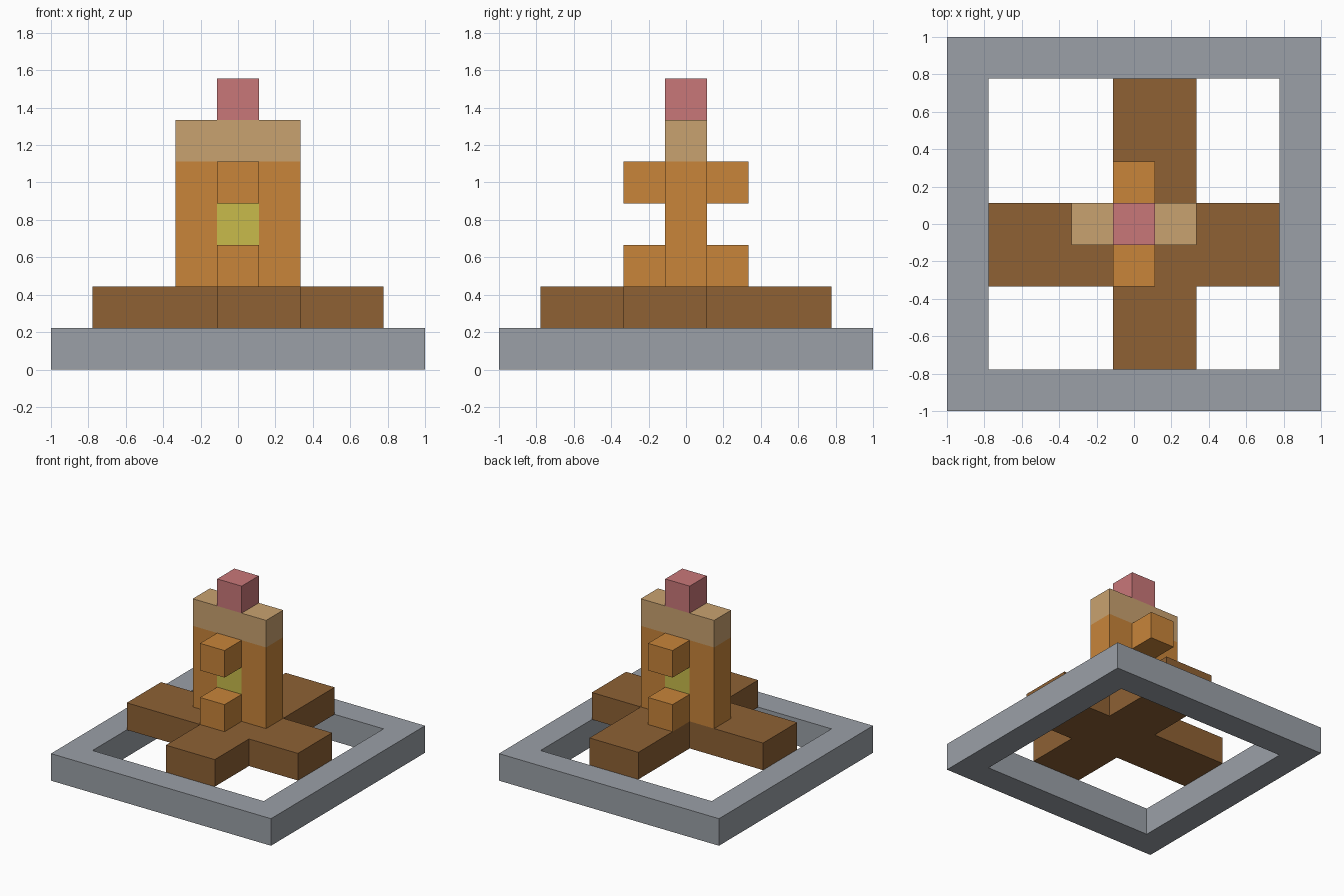
import bpy, bmesh
from mathutils import Vector

UNIT = 2 / 9  # edge length of one block

if "Cube" in bpy.data.objects:
    bpy.data.objects.remove(bpy.data.objects["Cube"], do_unlink=True)


def material(name, rgb):
    """Flat material from a display colour in 0-255."""
    linear = [((c / 255 + 0.055) / 1.055) ** 2.4 for c in rgb] + [1]
    mat = bpy.data.materials.new(name)
    mat.use_nodes = True
    mat.diffuse_color = linear
    mat.node_tree.nodes["Principled BSDF"].inputs["Base Color"].default_value = linear
    return mat


def box(xs, ys, zs):
    """Grid cells within inclusive ranges."""
    return {(x, y, z) for x in range(xs[0], xs[1] + 1)
            for y in range(ys[0], ys[1] + 1)
            for z in range(zs[0], zs[1] + 1)}


def blocks(name, cells, mats, pick=lambda cell: 0):
    """Closed shell around a set of cells, coloured per cell by a rule."""
    bm = bmesh.new()
    corners = {}

    def vert(p):
        key = tuple(round(2 * c) for c in p)
        if key not in corners:
            corners[key] = bm.verts.new(p * UNIT)
        return corners[key]

    for cell in sorted(cells):
        centre = Vector(cell) + Vector((0, 0, 0.5))
        for axis in range(3):
            for sign in (-1, 1):
                n = Vector((0, 0, 0))
                n[axis] = sign
                if tuple(int(a + b) for a, b in zip(cell, n)) in cells:
                    continue
                u = Vector((0, 0, 0))
                u[(axis + 1) % 3] = 1
                v = n.cross(u)
                face = bm.faces.new([vert(centre + (n + a * u + b * v) / 2)
                                     for a, b in ((-1, -1), (1, -1), (1, 1), (-1, 1))])
                face.material_index = pick(cell)
    mesh = bpy.data.meshes.new(name)
    bm.to_mesh(mesh)
    bm.free()
    for mat in mats:
        mesh.materials.append(mat)
    obj = bpy.data.objects.new(name, mesh)
    bpy.context.collection.objects.link(obj)
    return obj


grey = material("stone grey", (155, 160, 167))
brown = material("dark wood", (142, 97, 52))
orange = material("orange wood", (200, 133, 58))
tan = material("pale wood", (201, 162, 112))
yellow = material("yellow", (200, 187, 75))
pink = material("pink", (201, 119, 121))

# Square ground frame, open in the middle
blocks("ground_frame", box((-4, 4), (-4, 4), (0, 0)) - box((-3, 3), (-3, 3), (0, 0)), [grey])

# Offset cross of two wide beams
blocks("cross_base", box((0, 1), (-3, 3), (1, 1)) | box((-3, 3), (-1, 0), (1, 1)), [brown])


# Upright wall with a pale top course and a yellow centre block
def wall_colour(cell):
    if cell[2] == 5:
        return 1
    return 2 if cell == (0, 0, 3) else 0


blocks("tower_wall", box((-1, 1), (0, 0), (2, 5)), [orange, tan, yellow], wall_colour)

# Single blocks projecting from the wall, front and back, low and high
for side, y in (("front", -1), ("back", 1)):
    for level, z in (("lower", 2), ("upper", 4)):
        blocks(f"{side}_{level}_block", {(0, y, z)}, [orange])

# Cap on top
blocks("top_cap", {(0, 0, 6)}, [pink])
